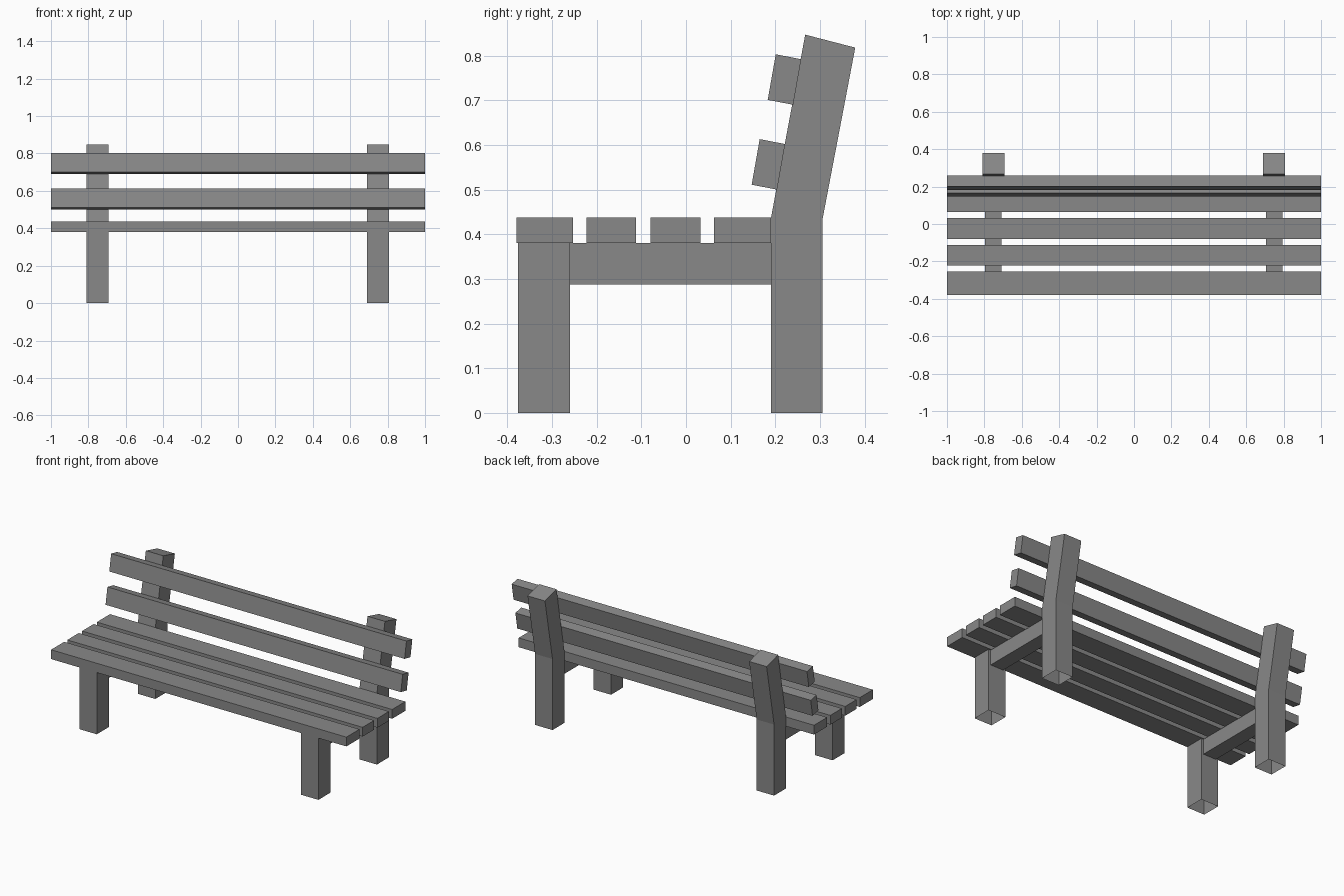
import bpy
import bmesh

if "Cube" in bpy.data.objects:
    bpy.data.objects.remove(bpy.data.objects["Cube"])

GREY = (0.25, 0.25, 0.25, 1)
grey = bpy.data.materials.new("plain_grey")
grey.use_nodes = True
grey.diffuse_color = GREY
grey.node_tree.nodes["Principled BSDF"].inputs["Base Color"].default_value = GREY


def extrude_profile(name, profile, x_mid, width, open_base=False):
    """Extrude a (y, z) outline along x, centred on x_mid."""
    bm = bmesh.new()
    verts = [bm.verts.new((x_mid - width / 2, y, z)) for y, z in profile]
    face = bm.faces.new(verts)
    result = bmesh.ops.extrude_face_region(bm, geom=[face], use_keep_orig=True)
    moved = [v for v in result["geom"] if isinstance(v, bmesh.types.BMVert)]
    bmesh.ops.translate(bm, verts=moved, vec=(width, 0, 0))
    bmesh.ops.recalc_face_normals(bm, faces=bm.faces)
    if open_base:
        base = [f for f in bm.faces if all(v.co.z < 0.001 for v in f.verts)]
        bmesh.ops.delete(bm, geom=base, context="FACES_ONLY")
    mesh = bpy.data.meshes.new(name)
    bm.to_mesh(mesh)
    bm.free()
    mesh.materials.append(grey)
    obj = bpy.data.objects.new(name, mesh)
    bpy.context.collection.objects.link(obj)
    return obj


def box(y0, y1, z0, z1):
    return [(y0, z0), (y1, z0), (y1, z1), (y0, z1)]


SEAT_BOTTOM, SEAT_TOP = 0.38, 0.437

# Seat slats
for i, (y0, y1) in enumerate([(-0.38, -0.253), (-0.223, -0.112),
                              (-0.08, 0.032), (0.063, 0.19)]):
    extrude_profile(f"seat_slat_{i + 1}", box(y0, y1, SEAT_BOTTOM, SEAT_TOP), 0, 2)

# Tilted backrest slats, sharing one outline
slat = [(0, 0), (0.057, -0.011), (0.075, 0.091), (0.018, 0.102)]
for name, y, z in [("lower_back_slat", 0.147, 0.511), ("upper_back_slat", 0.183, 0.701)]:
    extrude_profile(name, [(y + dy, z + dz) for dy, dz in slat], 0, 2)

# Supports: front leg, bent rear post and the rail joining them
post = [(0.19, 0), (0.306, 0), (0.306, 0.435),
        (0.379, 0.818), (0.267, 0.847), (0.19, 0.435)]
for side, x in [("right", -0.752), ("left", 0.749)]:
    extrude_profile(f"{side}_front_leg", box(-0.376, -0.26, 0, SEAT_BOTTOM), x, 0.118, True)
    extrude_profile(f"{side}_rear_post", post, x, 0.118, True)
    extrude_profile(f"{side}_seat_rail", box(-0.26, 0.19, 0.288, SEAT_BOTTOM), x, 0.088)
